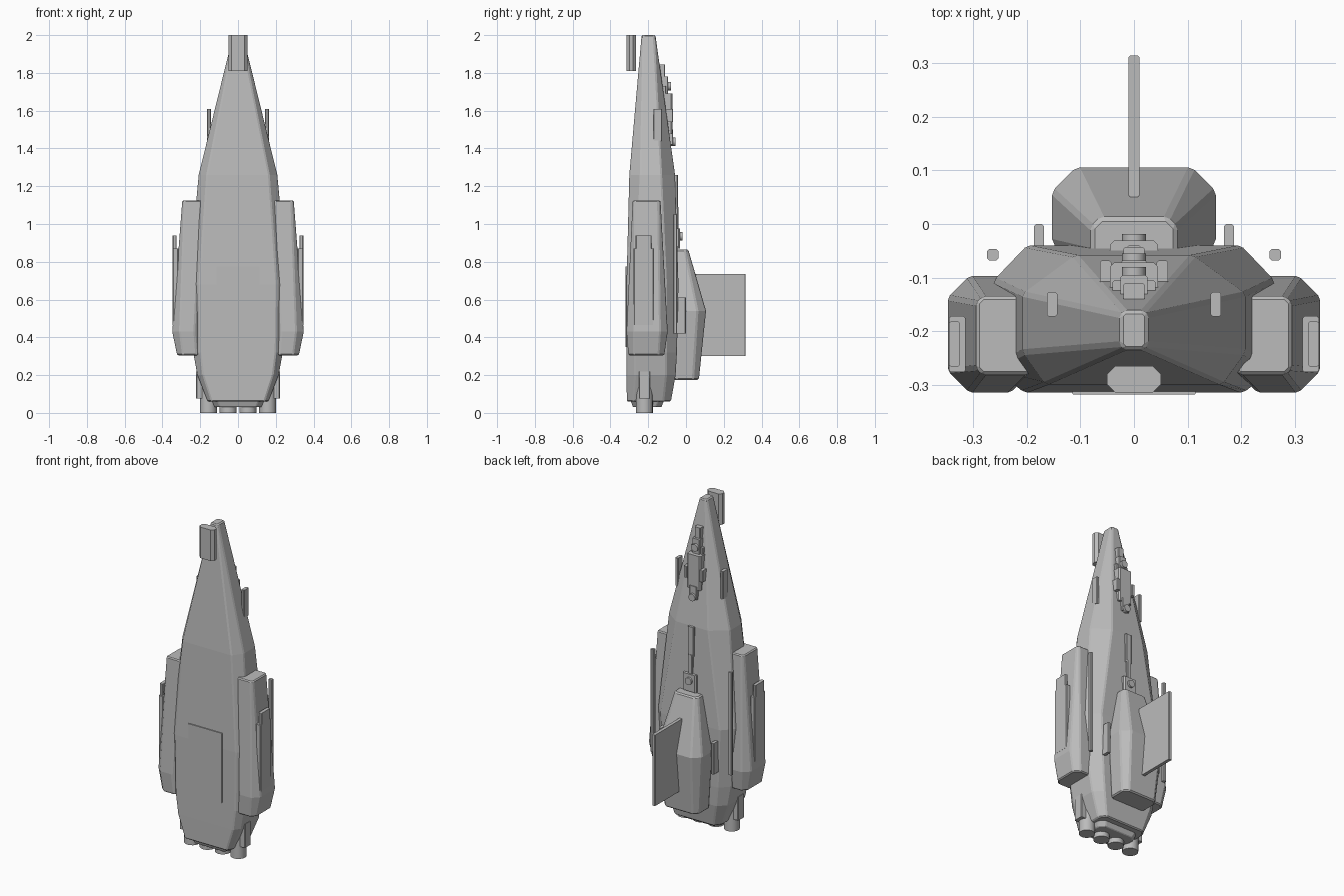
import bpy, bmesh, math

if "Cube" in bpy.data.objects:
    bpy.data.objects.remove(bpy.data.objects["Cube"])

grey = bpy.data.materials.new("hull_grey")
grey.diffuse_color = (0.5, 0.5, 0.5, 1)
grey.use_nodes = True
grey.node_tree.nodes["Principled BSDF"].inputs["Base Color"].default_value = grey.diffuse_color


def finish(name, bm, bevel=0.0):
    bmesh.ops.recalc_face_normals(bm, faces=bm.faces[:])
    me = bpy.data.meshes.new(name)
    bm.to_mesh(me)
    bm.free()
    me.materials.append(grey)
    ob = bpy.data.objects.new(name, me)
    bpy.context.collection.objects.link(ob)
    if bevel:
        m = ob.modifiers.new("edge_bevel", 'BEVEL')
        m.width = bevel
        m.segments = 1
        m.limit_method = 'ANGLE'
        m.angle_limit = math.radians(25)
    return ob


def loft(name, rings, bevel=0.0):
    """Skin a stack of equal-length (z, outline) rings and cap both ends."""
    bm = bmesh.new()
    vs = [[bm.verts.new((x, y, z)) for x, y in pts] for z, pts in rings]
    n = len(vs[0])
    for a, b in zip(vs, vs[1:]):
        for i in range(n):
            j = (i + 1) % n
            bm.faces.new((a[i], a[j], b[j], b[i]))
    bm.faces.new(vs[0][::-1])
    bm.faces.new(vs[-1])
    return finish(name, bm, bevel)


def octagon(x0, x1, y0, y1, c):
    return [(x0 + c, y0), (x1 - c, y0), (x1, y0 + c), (x1, y1 - c),
            (x1 - c, y1), (x0 + c, y1), (x0, y1 - c), (x0, y0 + c)]


def block(name, x, y, z, c=0.004):
    return loft(name, [(z[0], octagon(*x, *y, c)), (z[1], octagon(*x, *y, c))])


def tube(name, loc, r, depth, axis='Z', n=16):
    rot = (math.pi / 2, 0, 0) if axis == 'Y' else (0, 0, 0)
    bpy.ops.mesh.primitive_cylinder_add(vertices=n, radius=r, depth=depth,
                                        location=loc, rotation=rot)
    ob = bpy.context.object
    ob.name = name
    ob.data.materials.append(grey)
    bpy.ops.object.shade_smooth_by_angle()


def hull_ring(z, wf, wm, wb, yf, ya, yc, yb):
    right = [(wf, yf), (wm, ya), (wm, yc), (wb, yb)]
    return z, right + [(-x, y) for x, y in reversed(right)]


# Main hull: front width, middle width, back width, then depths front to back
loft("main_hull", [
    hull_ring(0.06, 0.14, 0.16, 0.13, -0.313, -0.28, -0.12, -0.08),
    hull_ring(0.20, 0.185, 0.215, 0.165, -0.315, -0.27, -0.105, -0.055),
    hull_ring(0.32, 0.20, 0.237, 0.18, -0.315, -0.27, -0.105, -0.048),
    hull_ring(0.68, 0.205, 0.262, 0.20, -0.315, -0.27, -0.105, -0.04),
    hull_ring(1.26, 0.165, 0.208, 0.11, -0.30, -0.24, -0.13, -0.058),
    hull_ring(2.00, 0.018, 0.026, 0.018, -0.235, -0.225, -0.17, -0.162),
], 0.006)

# Engine block and nozzles
loft("engine_block", [(0.03, octagon(-0.125, 0.125, -0.28, -0.13, 0.03)),
                      (0.07, octagon(-0.14, 0.14, -0.295, -0.115, 0.03))], 0.004)
for x, top in ((-0.157, 0.20), (-0.052, 0.08), (0.052, 0.08), (0.157, 0.20)):
    tube("engine_nozzle", (x, -0.22, top / 2), 0.045, top)

# Nose sensor box and front bay door
block("nose_sensor", (-0.05, 0.05), (-0.315, -0.265), (1.81, 2.0), 0.015)
block("bay_door", (-0.115, 0.115), (-0.319, -0.31), (0.35, 0.775), 0.002)


def span(a, b, s):
    return tuple(sorted((a * s, b * s)))


# Parts repeated on both sides
for s in (1, -1):
    pod = [(0.305, 0.19, 0.322, -0.305, -0.115, 0.03),
           (0.43, 0.19, 0.348, -0.315, -0.097, 0.04),
           (1.125, 0.185, 0.295, -0.282, -0.135, 0.012)]
    loft("side_pod", [(z, octagon(*span(a, b, s), y0, y1, c))
                      for z, a, b, y0, y1, c in pod], 0.006)
    block("pod_plate", span(0.315, 0.346, s), (-0.277, -0.172), (0.465, 0.87))
    block("pod_plate_tip", span(0.325, 0.346, s), (-0.267, -0.182), (0.86, 0.94))
    block("back_rail", span(0.253, 0.275, s), (-0.068, -0.047), (0.42, 1.05))
    block("lower_back_plate", span(0.168, 0.187, s), (-0.06, 0.0), (0.42, 0.61))
    block("nose_fin", span(0.143, 0.163, s), (-0.173, -0.127), (1.44, 1.61))
    block("engine_side_box", span(0.18, 0.222, s), (-0.25, -0.19), (0.075, 0.22))
    block("turret_cheek", span(0.042, 0.064, s), (-0.118, -0.068), (1.54, 1.61))

# Rear tower and fin
loft("rear_tower", [(0.175, octagon(-0.12, 0.12, -0.08, 0.068, 0.03)),
                    (0.54, octagon(-0.153, 0.153, -0.08, 0.106, 0.045)),
                    (0.865, octagon(-0.08, 0.08, -0.07, 0.012, 0.018))], 0.007)
block("rear_fin", (-0.01, 0.01), (0.05, 0.315), (0.30, 0.735), 0.003)

# Upper back turret
block("turret_body", (-0.045, 0.045), (-0.13, -0.072), (1.48, 1.69), 0.008)
block("turret_neck", (-0.025, 0.025), (-0.14, -0.095), (1.67, 1.78))
block("turret_arm", (-0.04, 0.04), (-0.135, -0.105), (1.69, 1.73))
block("turret_tip", (-0.02, 0.02), (-0.15, -0.11), (1.76, 1.845))
block("turret_base", (-0.025, 0.025), (-0.11, -0.068), (1.42, 1.50))
tube("turret_upper_joint", (0, -0.10, 1.73), 0.022, 0.04, 'Y')
tube("turret_lower_joint", (0, -0.07, 1.435), 0.022, 0.03, 'Y')

# Lower back mount with its long plate
block("spine_plate", (-0.02, 0.02), (-0.07, -0.043), (1.08, 1.26))
block("spine_bar", (-0.014, 0.014), (-0.06, -0.04), (0.96, 1.09))
block("mount_base", (-0.045, 0.045), (-0.06, -0.031), (0.87, 0.975), 0.008)
tube("mount_joint", (0, -0.034, 0.935), 0.022, 0.03, 'Y')
